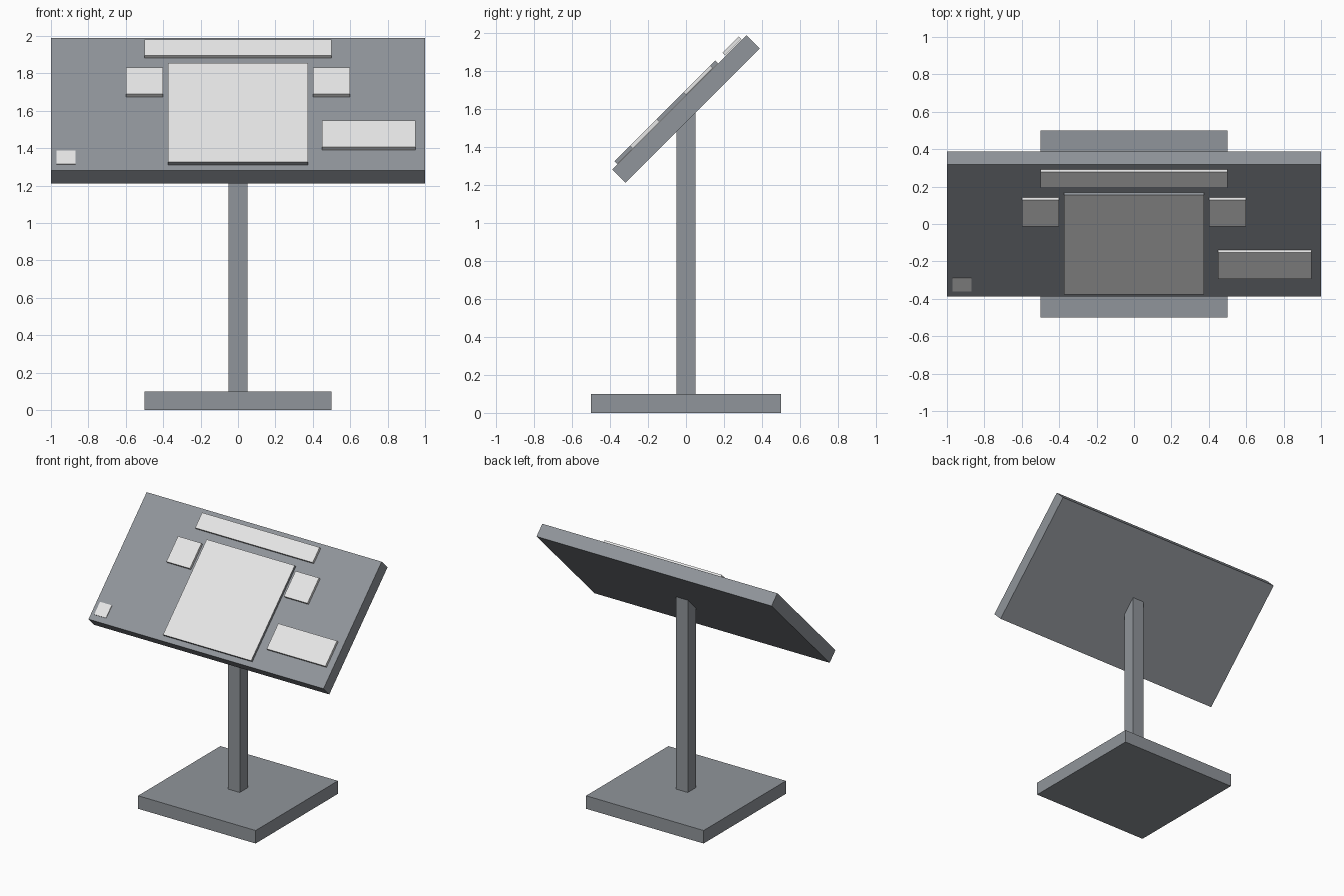
import bpy
import math
from mathutils import Matrix, Vector

if "Cube" in bpy.data.objects:
    bpy.data.objects.remove(bpy.data.objects["Cube"])


def material(name, rgb):
    m = bpy.data.materials.new(name)
    m.diffuse_color = (*rgb, 1)
    m.use_nodes = True
    m.node_tree.nodes["Principled BSDF"].inputs["Base Color"].default_value = m.diffuse_color
    return m


GREY = material("slate grey", (0.28, 0.30, 0.325))
WHITE = material("off white", (0.80, 0.80, 0.80))

# Tilted frame of the board: local y runs up the slope, local z out of it
TILT = Matrix.Translation((0, 0, 1.6)) @ Matrix.Rotation(math.radians(45), 4, 'X')


def box(name, centre, size, mat, frame=Matrix()):
    bpy.ops.mesh.primitive_cube_add(size=1)
    ob = bpy.context.object
    ob.name = name
    ob.data.transform(Matrix.Diagonal((*size, 1)))
    ob.matrix_world = frame @ Matrix.Translation(Vector(centre))
    ob.data.materials.append(mat)
    return ob


# Stand
box("base", (0, 0, 0.05), (1, 1, 0.1), GREY)
box("post", (0, 0, 0.84), (0.1, 0.1, 1.5), GREY)

# Sloping board
box("board", (0, 0, 0), (2, 1, 0.1), GREY, TILT)

# Main screen: grey casing with a white face
screen = box("main_screen", (0, -0.085, 0.0615), (0.75, 0.75, 0.02), GREY, TILT)
screen.data.materials.append(WHITE)
for p in screen.data.polygons:
    p.material_index = int(p.normal.z > 0.5)

# White plates on the board
box("title_plate", (0, 0.406, 0.063), (1, 0.12, 0.02), WHITE, TILT)
for side, sx in (("left", -1), ("right", 1)):
    box(side + "_square_plate", (0.5 * sx, 0.153, 0.0625), (0.2, 0.2, 0.02), WHITE, TILT)
box("lower_right_plate", (0.7, -0.246, 0.061), (0.5, 0.2, 0.02), WHITE, TILT)
box("corner_label", (-0.92, -0.407, 0.052), (0.1, 0.1, 0.006), WHITE, TILT)
